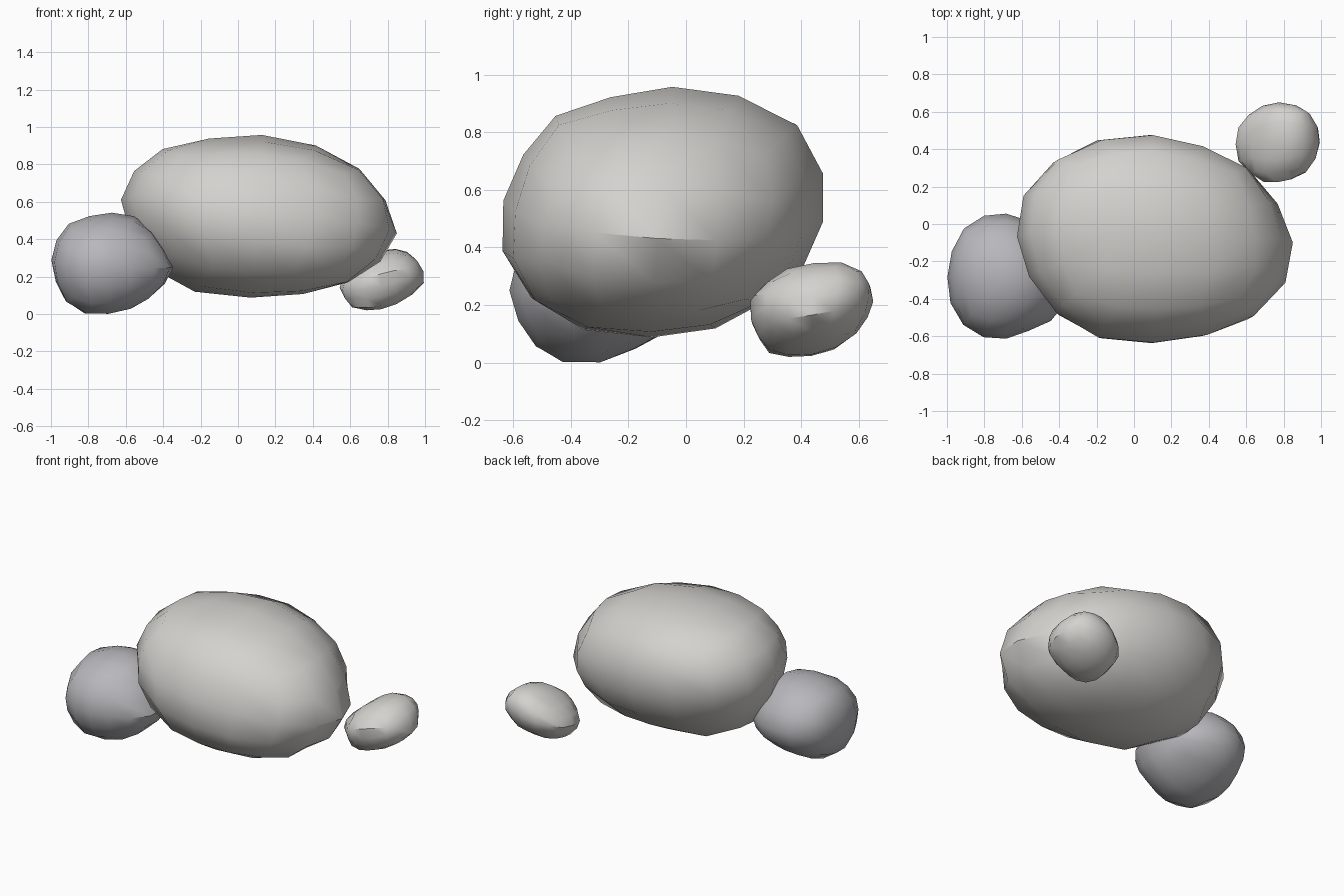
import bpy, bmesh, math
from mathutils import Vector

if "Cube" in bpy.data.objects:
    bpy.data.objects.remove(bpy.data.objects["Cube"])


def hull_radius(poly, c, d):
    """Distance from c along d to the outline poly."""
    best = 0.0
    for i in range(len(poly)):
        ax, ay = poly[i - 1][0] - c[0], poly[i - 1][1] - c[1]
        ex, ey = poly[i][0] - poly[i - 1][0], poly[i][1] - poly[i - 1][1]
        det = ex * d[1] - ey * d[0]
        if abs(det) < 1e-9:
            continue
        s = (ay * d[0] - ax * d[1]) / det
        t = (ay * ex - ax * ey) / det
        if -1e-6 <= s <= 1 + 1e-6:
            best = max(best, t)
    return best


def hull(points):
    """Convex outline of 2D points."""
    pts = sorted(set(points))

    def half(seq):
        out = []
        for p in seq:
            while len(out) > 1 and ((out[-1][0] - out[-2][0]) * (p[1] - out[-2][1])
                                    - (out[-1][1] - out[-2][1]) * (p[0] - out[-2][0])) <= 0:
                out.pop()
            out.append(p)
        return out[:-1]
    return half(pts) + half(pts[::-1])


def rock(name, front, side, top, tilt, color):
    """Rounded cube, warped until its three outlines match the given ones."""
    views = [((0, 2), hull(front)), ((1, 2), hull(side)), ((0, 1), hull(top))]
    lo = [min(p[0] for p in top), min(p[1] for p in top), min(p[1] for p in front)]
    hi = [max(p[0] for p in top), max(p[1] for p in top), max(p[1] for p in front)]
    cen = [(a + b) / 2 for a, b in zip(lo, hi)]
    half = [(b - a) / 2 for a, b in zip(lo, hi)]

    bm = bmesh.new()
    bmesh.ops.create_cube(bm, size=2)
    bmesh.ops.subdivide_edges(bm, edges=bm.edges[:], cuts=3, use_grid_fill=True)
    for v in bm.verts:
        u = Vector([math.tan(k * math.pi / 4) for k in v.co]).normalized()
        v.co = [cen[i] + half[i] * u[i] for i in range(3)]
        v.co.z += tilt[0] * u.x + tilt[1] * u.y
    base = {v: v.co.copy() for v in bm.verts}

    for step in range(16):
        for (a, b), target in views:
            now = hull([(v.co[a], v.co[b]) for v in bm.verts])
            c = (cen[a], cen[b])
            for v in bm.verts:
                d = Vector((v.co[a] - c[0], v.co[b] - c[1]))
                rho = d.length
                if rho < 1e-4:
                    continue
                d /= rho
                r0, r1 = hull_radius(now, c, d), hull_radius(target, c, d)
                if r0 < 1e-4 or r1 < 1e-4:
                    continue
                f = 1 + (r1 / r0 - 1) * min(1, rho / r0) ** 2 * 0.7
                v.co[a] = c[0] + d.x * rho * f
                v.co[b] = c[1] + d.y * rho * f
        # even out the warp so the surface stays round
        if step < 15:
            off = {v: v.co - base[v] for v in bm.verts}
            for v in bm.verts:
                near = [off[e.other_vert(v)] for e in v.link_edges]
                v.co = base[v] + off[v] * 0.5 + sum(near, Vector()) * (0.5 / len(near))

    bmesh.ops.recalc_face_normals(bm, faces=bm.faces[:])
    me = bpy.data.meshes.new(name)
    bm.to_mesh(me)
    bm.free()
    ob = bpy.data.objects.new(name, me)
    bpy.context.collection.objects.link(ob)
    mat = bpy.data.materials.new(name + "_grey")
    mat.diffuse_color = color
    mat.use_nodes = True
    mat.node_tree.nodes["Principled BSDF"].inputs["Base Color"].default_value = mat.diffuse_color
    me.materials.append(mat)
    bpy.ops.object.select_all(action='DESELECT')
    ob.select_set(True)
    bpy.context.view_layer.objects.active = ob
    bpy.ops.object.shade_smooth_by_angle(angle=math.radians(38))


# Large boulder in the middle
rock("large_boulder",
     [(-.63, .64), (-.52, .81), (-.34, .92), (.11, .965), (.48, .89), (.75, .71), (.855, .43),
      (.77, .29), (.61, .18), (.45, .12), (.11, .085), (-.3, .125), (-.47, .25), (-.61, .5)],
     [(-.65, .44), (-.61, .655), (-.45, .86), (-.11, .965), (.27, .915), (.41, .8), (.475, .62),
      (.475, .52), (.4, .34), (.19, .135), (-.09, .085), (-.39, .115), (-.52, .205), (-.62, .35)],
     [(-.63, -.03), (-.59, .16), (-.47, .3), (-.31, .41), (-.1, .48), (.14, .48), (.36, .42),
      (.55, .34), (.69, .23), (.8, .05), (.855, -.12), (.82, -.3), (.71, -.44), (.54, -.56),
      (.3, -.61), (.05, -.645), (-.19, -.61), (-.38, -.51), (-.48, -.4), (-.61, -.2)],
     (-.1, -.065), (.66, .645, .62, 1))

# Darker rock at the left
rock("left_rock",
     [(-1, .29), (-.97, .4), (-.9, .49), (-.71, .545), (-.54, .52), (-.46, .44), (-.34, .27),
      (-.36, .2), (-.43, .12), (-.56, .035), (-.72, 0), (-.86, .01), (-.96, .11)],
     [(-.62, .25), (-.57, .1), (-.46, 0), (-.29, 0), (-.11, .08), (.02, .17), (.065, .3),
      (0, .43), (-.13, .52), (-.3, .545), (-.46, .5), (-.58, .4)],
     [(-1, -.32), (-.99, -.2), (-.95, -.07), (-.87, .02), (-.73, .065), (-.59, .03), (-.44, -.07),
      (-.35, -.22), (-.34, -.37), (-.4, -.5), (-.52, -.55), (-.67, -.61), (-.77, -.62),
      (-.9, -.56), (-.98, -.43)],
     (-.02, .02), (.48, .48, .505, 1))

# Small stone at the back right
rock("small_stone",
     [(.545, .15), (.58, .08), (.62, .03), (.73, .015), (.84, .05), (.94, .11), (1, .17),
      (.985, .26), (.9, .33), (.81, .35), (.68, .29), (.57, .2)],
     [(.21, .2), (.23, .12), (.29, .03), (.39, .015), (.5, .035), (.6, .11), (.645, .2),
      (.625, .3), (.57, .35), (.46, .35), (.34, .325), (.23, .24)],
     [(.54, .42), (.56, .53), (.63, .6), (.7, .64), (.79, .655), (.89, .63), (.95, .58),
      (.99, .5), (.995, .41), (.95, .3), (.88, .25), (.72, .215), (.66, .24), (.55, .34)],
     (.05, .04), (.66, .645, .62, 1))
